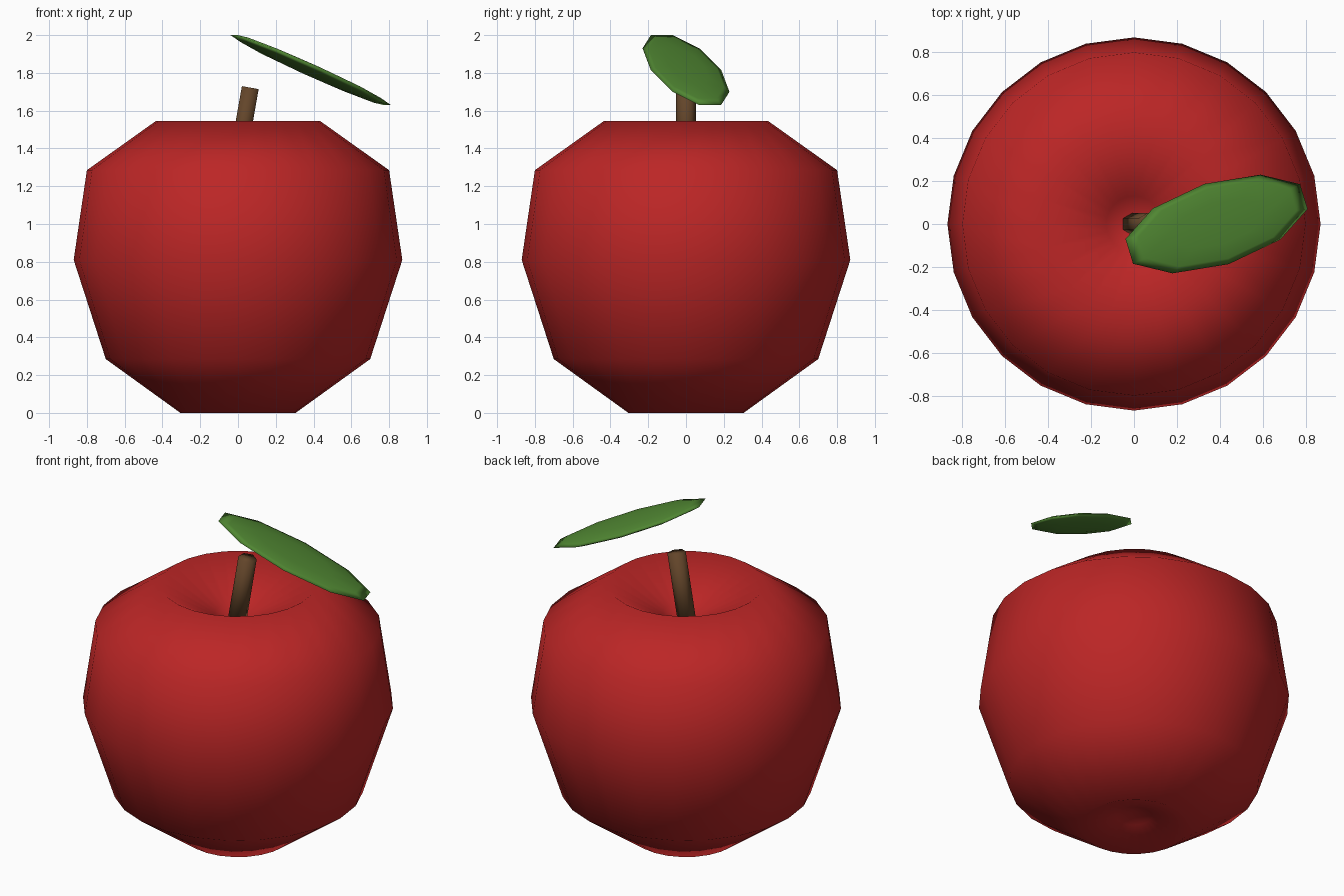
import bpy
import bmesh
import math
from mathutils import Matrix, Vector

cube = bpy.data.objects.get("Cube")
if cube:
    bpy.data.objects.remove(cube, do_unlink=True)


def material(name, color):
    mat = bpy.data.materials.new(name)
    mat.use_nodes = True
    mat.diffuse_color = (*color, 1)
    mat.node_tree.nodes["Principled BSDF"].inputs["Base Color"].default_value = (*color, 1)
    return mat


def finish(bm, name, mat):
    """Turn a bmesh into a smooth-shaded object."""
    bmesh.ops.recalc_face_normals(bm, faces=bm.faces)
    for face in bm.faces:
        face.smooth = True
    mesh = bpy.data.meshes.new(name)
    bm.to_mesh(mesh)
    bm.free()
    mesh.materials.append(mat)
    obj = bpy.data.objects.new(name, mesh)
    bpy.context.collection.objects.link(obj)
    return obj


red = material("apple_red", (0.50, 0.019, 0.019))
brown = material("bark_brown", (0.125, 0.06, 0.023))
green = material("leaf_green", (0.08, 0.24, 0.032))

# Fruit: lathed profile with a dimple at each end
profile = [(0, 0.10), (0.10, 0.07), (0.305, 0), (0.70, 0.285), (0.87, 0.81),
           (0.80, 1.285), (0.435, 1.545), (0.13, 1.37), (0, 1.285)]
bm = bmesh.new()
verts = [bm.verts.new((r, 0, z)) for r, z in profile]
edges = [bm.edges.new(pair) for pair in zip(verts, verts[1:])]
bmesh.ops.spin(bm, geom=verts + edges, cent=(0, 0, 0), axis=(0, 0, 1),
               angle=math.tau, steps=24)
bmesh.ops.remove_doubles(bm, verts=bm.verts, dist=0.0005)
finish(bm, "fruit_body", red)

# Stem: leaning hexagonal rod rising out of the dimple
length = 0.45
tilt = Matrix.Rotation(math.radians(10), 4, 'Y')
tip = Vector((0.065, 0, 1.722))
centre = tip - tilt @ Vector((0, 0, length / 2))
bm = bmesh.new()
bmesh.ops.create_cone(bm, cap_ends=True, segments=6, radius1=0.052, radius2=0.052,
                      depth=length, matrix=Matrix.Translation(centre) @ tilt
                      @ Matrix.Rotation(math.radians(30), 4, 'Z'))
# Point two corners along y
ys = [v.co.y for v in bm.verts]
if max(ys) < 0.05:
    bmesh.ops.transform(bm, verts=bm.verts, matrix=Matrix.Translation(centre) @ tilt
                        @ Matrix.Rotation(math.radians(30), 4, 'Z')
                        @ tilt.inverted() @ Matrix.Translation(-centre))
finish(bm, "stem", brown)

# Leaf: flattened sphere, long axis sloping down to the model's left
long_axis = Vector((-0.428, -0.134, 0.195))
wide_axis = Vector((0.057, -0.187, 0.001))
thin_axis = long_axis.cross(wide_axis).normalized() * 0.025
place = Matrix((wide_axis, -long_axis, thin_axis)).transposed().to_4x4()
place.translation = (0.385, 0.0, 1.815)
bm = bmesh.new()
bmesh.ops.create_uvsphere(bm, u_segments=10, v_segments=6, radius=1)
# Keep flat sides, not corners, at the two ends of the leaf
if max(v.co.y for v in bm.verts) > 0.99:
    bmesh.ops.rotate(bm, verts=bm.verts, cent=(0, 0, 0),
                     matrix=Matrix.Rotation(math.radians(18), 3, 'Z'))
bmesh.ops.transform(bm, verts=bm.verts, matrix=place)
finish(bm, "leaf", green)
